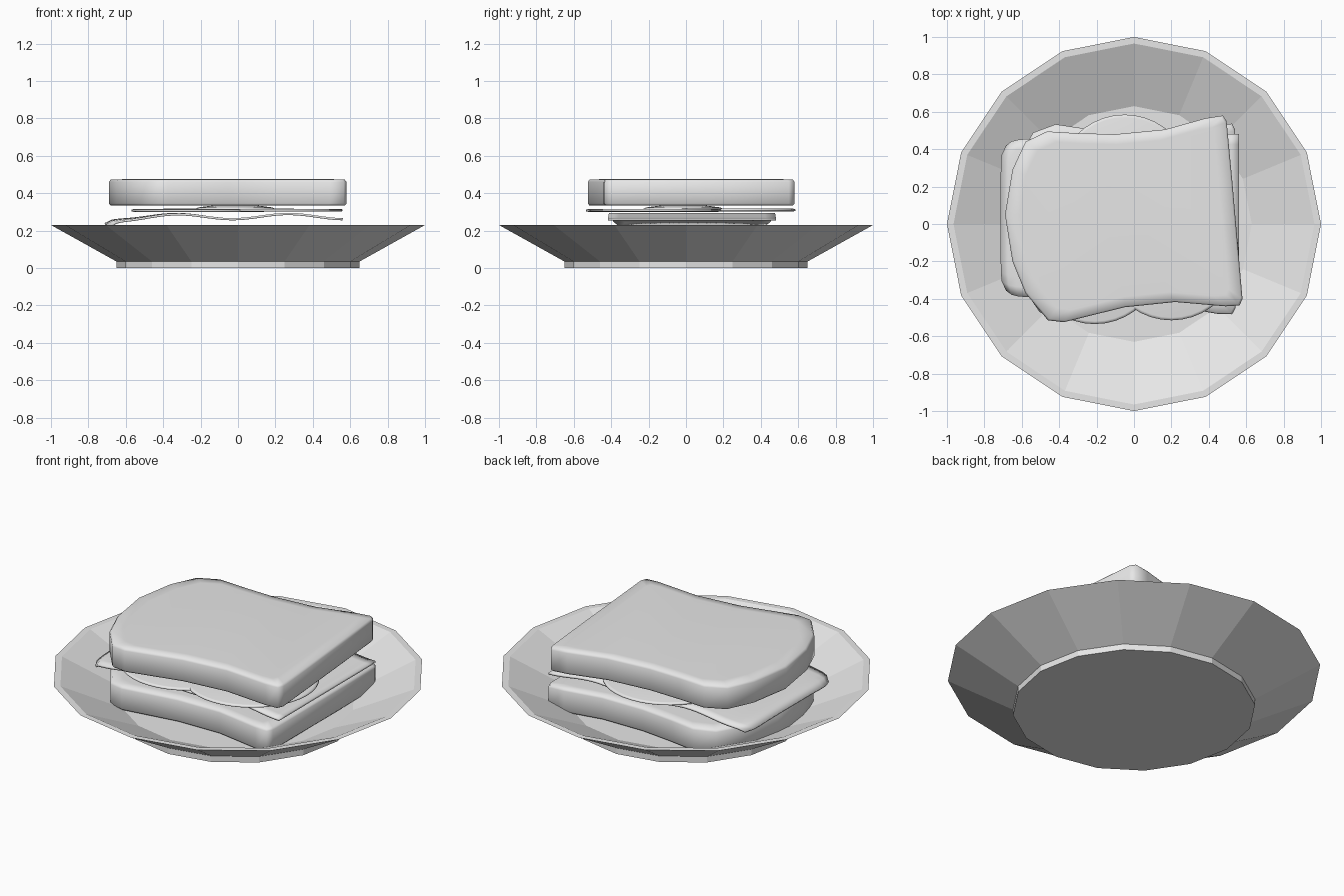
import bpy, bmesh
from math import sin, cos, pi, radians
from mathutils import Matrix, Vector

cube = bpy.data.objects.get("Cube")
if cube:
    bpy.data.objects.remove(cube, do_unlink=True)

grey = bpy.data.materials.new("plain grey")
grey.use_nodes = True
colour = (0.8, 0.8, 0.8, 1)
grey.diffuse_color = colour
grey.node_tree.nodes["Principled BSDF"].inputs["Base Color"].default_value = colour


def finish(bm, name, smooth=False):
    """Turn a bmesh into a named object in the single colour."""
    bmesh.ops.recalc_face_normals(bm, faces=bm.faces)
    for face in bm.faces:
        face.smooth = smooth
    mesh = bpy.data.meshes.new(name)
    bm.to_mesh(mesh)
    bm.free()
    mesh.materials.append(grey)
    obj = bpy.data.objects.new(name, mesh)
    bpy.context.collection.objects.link(obj)
    return obj


def skin(bm, loops):
    """Join equal loops of points with quads and cap both ends."""
    rings = [[bm.verts.new(p) for p in loop] for loop in loops]
    count = len(rings[0])
    for low, high in zip(rings, rings[1:]):
        for i in range(count):
            j = (i + 1) % count
            bm.faces.new((low[i], low[j], high[j], high[i]))
    bm.faces.new(rings[0][::-1])
    bm.faces.new(rings[-1])


def circle(radius, z, sides, x=0, y=0):
    return [(x + radius * cos(2 * pi * i / sides),
             y + radius * sin(2 * pi * i / sides), z) for i in range(sides)]


def lathe(name, profile, sides, smooth=False, x=0, y=0):
    bm = bmesh.new()
    skin(bm, [circle(r, z, sides, x, y) for r, z in profile])
    return finish(bm, name, smooth)


# Faceted plate with a short foot
lathe("plate", [(0.65, 0), (0.65, 0.035), (1, 0.23), (0.965, 0.23), (0.63, 0.075)], 16)

# Bread slices: one crust outline, the lower slice turned slightly
CRUST = [(0.475, 0.58), (0.38, 0.565), (0.165, 0.505), (-0.1, 0.48), (-0.3, 0.485),
         (-0.465, 0.495), (-0.58, 0.44), (-0.65, 0.29), (-0.69, 0.05), (-0.65, -0.2),
         (-0.58, -0.37), (-0.46, -0.515), (-0.375, -0.525), (-0.05, -0.445),
         (0.22, -0.417), (0.49, -0.44), (0.565, -0.435), (0.58, -0.4),
         (0.525, 0.235), (0.495, 0.55)]


def bread(name, z, angle):
    turn = Matrix.Rotation(radians(angle), 3, 'Z')
    middle = Vector((-0.05, 0.03, 0))

    def ring(scale, height):
        return [turn @ (middle + (Vector((x, y, 0)) - middle) * scale)
                + Vector((0, 0, height)) for x, y in CRUST]

    bm = bmesh.new()
    skin(bm, [ring(0.88, z), ring(0.985, z), ring(1, z + 0.01),
              ring(1, z + 0.125), ring(0.985, z + 0.138), ring(0.88, z + 0.14)])
    return finish(bm, name, True)


bread("bottom_bread", 0.085, -5)
bread("top_bread", 0.335, 0)

# Wavy square cheese slice, drooping over the right side of the bread
bm = bmesh.new()
bmesh.ops.create_grid(bm, x_segments=32, y_segments=16, size=1)
for v in bm.verts:
    a, b = v.co.x, v.co.y
    left = max(0, -a)
    x = -0.075 + 0.635 * a
    y = 0.032 + b * (0.435 + 0.015 * a) * (1 - 0.08 * left ** 16)
    x += 0.03 * abs(b) ** 12 * left ** 8
    z = 0.275 + 0.014 * cos((x + 0.33) * 2 * pi / 0.6)
    z -= 0.03 * left ** 20 + 0.012 * left ** 2 * b ** 4
    v.co = (x, y, z)
cheese = finish(bm, "cheese_slice", True)
solid = cheese.modifiers.new("thickness", 'SOLIDIFY')
solid.thickness = 0.012
solid.offset = 0

# Three overlapping round filling slices
for i, (x, y) in enumerate([(-0.21, -0.175), (0.2, -0.155), (-0.05, 0.225)]):
    low = 0.3 + 0.001 * i
    lathe("round_slice_" + str(i + 1),
          [(0.345, low), (0.36, low + 0.004), (0.36, low + 0.012), (0.345, low + 0.016)],
          40, True, x, y)

# Low mound of sauce beneath the top bread
lathe("sauce", [(0.22, 0.312), (0.2, 0.324), (0.13, 0.333), (0.05, 0.336)],
      24, True, -0.015, -0.015)
